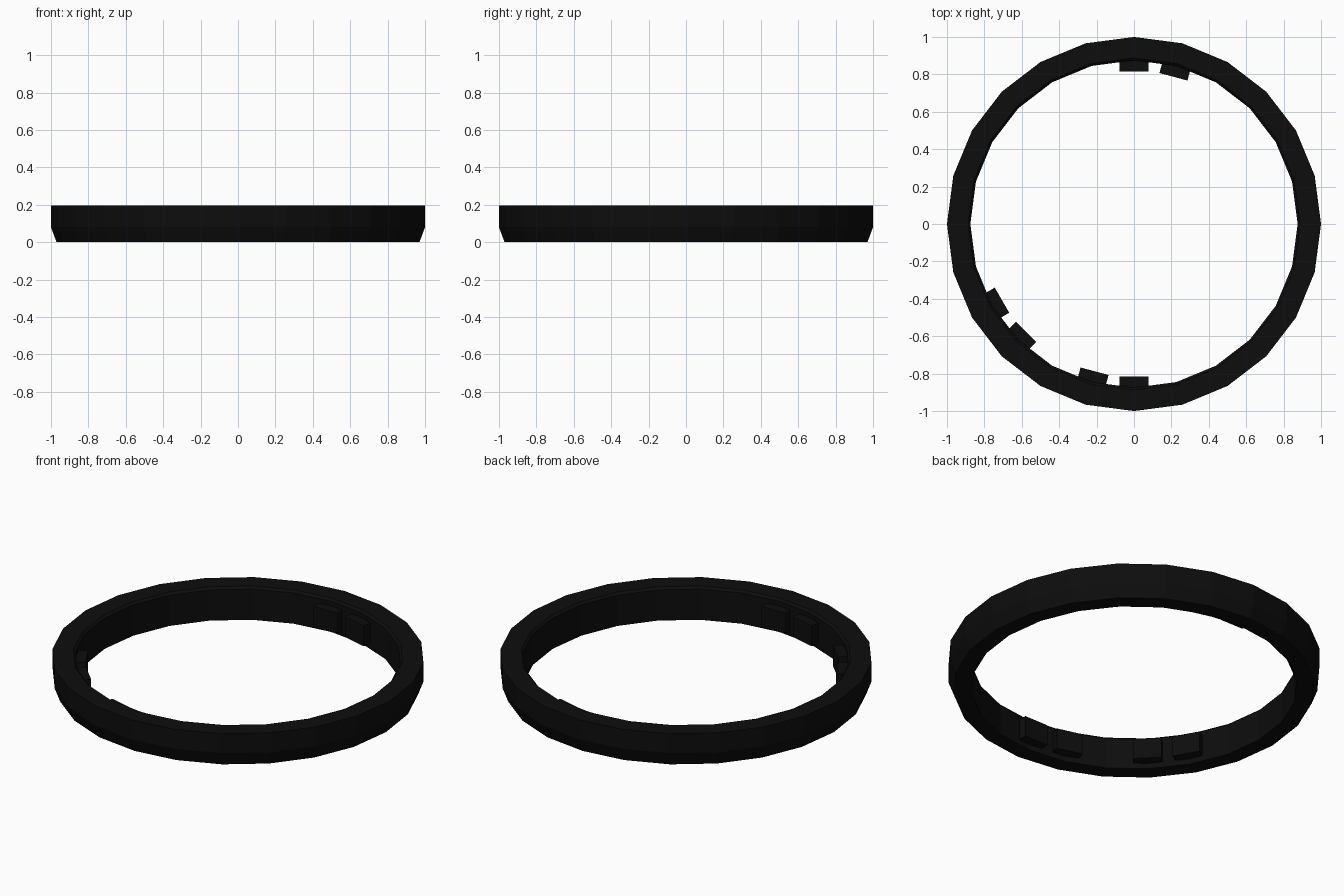
import bpy, bmesh, math
from mathutils import Matrix

if "Cube" in bpy.data.objects:
    bpy.data.objects.remove(bpy.data.objects["Cube"])

black = bpy.data.materials.new("black plastic")
black.diffuse_color = (0.004, 0.004, 0.004, 1)
black.use_nodes = True
black.node_tree.nodes["Principled BSDF"].inputs["Base Color"].default_value = black.diffuse_color


def make_object(name, bm):
    bmesh.ops.recalc_face_normals(bm, faces=bm.faces)
    mesh = bpy.data.meshes.new(name)
    bm.to_mesh(mesh)
    bm.free()
    mesh.materials.append(black)
    obj = bpy.data.objects.new(name, mesh)
    bpy.context.collection.objects.link(obj)
    return obj


# Ring: closed (radius, height) profile swept round 24 sides
SIDES = 24
profile = [(0.97, 0), (1, 0.08), (1, 0.195), (0.888, 0.195), (0.875, 0.182), (0.875, 0)]
bm = bmesh.new()
loops = []
for i in range(SIDES):
    a = math.tau * i / SIDES
    loops.append([bm.verts.new((r * math.cos(a), r * math.sin(a), z)) for r, z in profile])
n = len(profile)
for i in range(SIDES):
    p, q = loops[i], loops[(i + 1) % SIDES]
    for k in range(n):
        bm.faces.new((p[k], q[k], q[(k + 1) % n], p[(k + 1) % n]))
make_object("ring", bm)

# Bayonet tabs on the inner wall, in three pairs
Z0, Z1, R0, R1, WIDTH = 0.033, 0.155, 0.815, 0.9, 0.155
for i, angle in enumerate((75, 90, 210, 225, 255, 270)):
    bm = bmesh.new()
    place = (Matrix.Rotation(math.radians(angle), 4, 'Z')
             @ Matrix.Translation(((R0 + R1) / 2, 0, (Z0 + Z1) / 2))
             @ Matrix.Diagonal((R1 - R0, WIDTH, Z1 - Z0, 1)))
    bmesh.ops.create_cube(bm, size=1, matrix=place)
    make_object(f"inner_tab_{i + 1}", bm)
